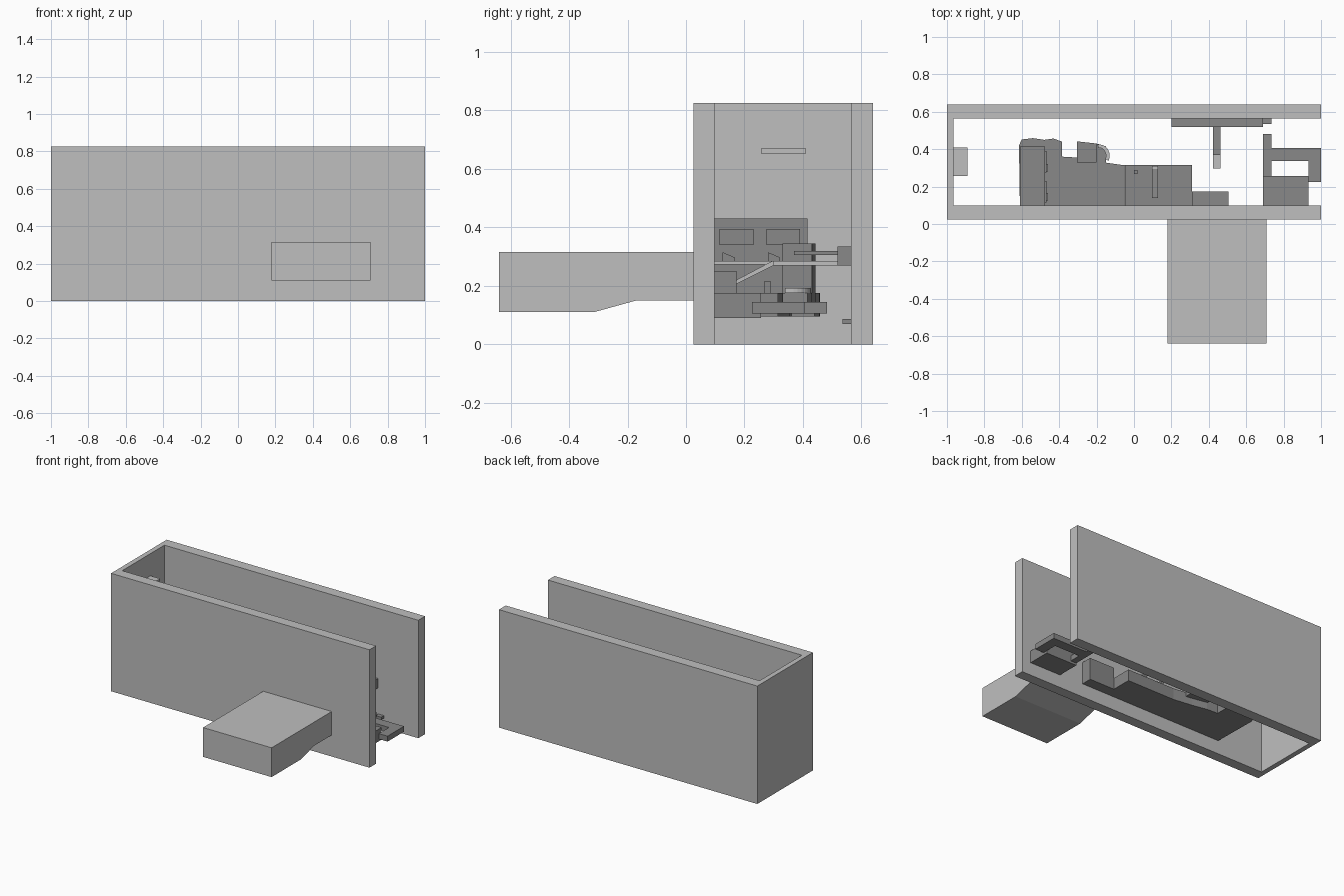
import bpy, bmesh, math


def material(name, v):
    m = bpy.data.materials.new(name)
    m.diffuse_color = (v, v, v, 1)
    return m


LIGHT = material("light grey", 0.52)
DARK = material("dark grey", 0.246)


def prism(name, pts, lo, hi, mat, axis="z"):
    """Extrude a 2D outline along an axis (z: points are x,y; x: points are y,z)."""
    bm = bmesh.new()
    put = (lambda p, h: (p[0], p[1], h)) if axis == "z" else (lambda p, h: (h, p[0], p[1]))
    a = [bm.verts.new(put(p, lo)) for p in pts]
    b = [bm.verts.new(put(p, hi)) for p in pts]
    n = len(pts)
    bm.faces.new(a[::-1])
    bm.faces.new(b)
    for i in range(n):
        j = (i + 1) % n
        bm.faces.new((a[i], a[j], b[j], b[i]))
    bmesh.ops.recalc_face_normals(bm, faces=bm.faces)
    me = bpy.data.meshes.new(name)
    bm.to_mesh(me)
    bm.free()
    me.materials.append(mat)
    ob = bpy.data.objects.new(name, me)
    bpy.context.collection.objects.link(ob)
    return ob


def box(name, x0, x1, y0, y1, z0, z1, mat):
    return prism(name, [(x0, y0), (x1, y0), (x1, y1), (x0, y1)], z0, z1, mat)


# U-shaped casing, open at the top, bottom and right end
prism("casing", [(-1, 0.025), (1, 0.025), (1, 0.098), (-0.965, 0.098),
                 (-0.965, 0.565), (1, 0.565), (1, 0.64), (-1, 0.64)], 0, 0.825, LIGHT)

# Projecting block with a stepped underside
prism("front_block", [(-0.64, 0.315), (-0.64, 0.11), (-0.315, 0.11), (-0.17, 0.15),
                      (0.03, 0.15), (0.03, 0.315)], 0.178, 0.708, LIGHT, "x")

# Small ledge on the left wall
box("left_ledge", -0.97, -0.89, 0.257, 0.41, 0.652, 0.67, LIGHT)

# Main platform with irregular rear edge
prism("platform", [(-0.61, 0.095), (0.31, 0.095), (0.31, 0.315), (-0.06, 0.315),
                   (-0.2, 0.335), (-0.3, 0.355), (-0.385, 0.36), (-0.385, 0.44),
                   (-0.43, 0.457), (-0.48, 0.45), (-0.54, 0.459), (-0.6, 0.452),
                   (-0.615, 0.42)], 0.095, 0.175, DARK)
box("low_cabinet", 0.31, 0.505, 0.095, 0.173, 0.095, 0.25, DARK)

# Tall cabinet with two shallow panels facing right
box("tall_cabinet", -0.61, -0.475, 0.095, 0.415, 0.095, 0.43, DARK)
for i, (a, b) in enumerate([(0.115, 0.23), (0.275, 0.39)]):
    box(f"cabinet_panel_{i}", -0.475, -0.469, a, b, 0.34, 0.395, DARK)
for i, y in enumerate((0.125, 0.28)):
    prism(f"cabinet_bracket_{i}", [(y, 0.28), (y + 0.04, 0.28), (y + 0.04, 0.298), (y, 0.315)],
          -0.475, -0.46, DARK, "x")

# Rear column with a tapered side
prism("column", [(-0.305, 0.33), (-0.2, 0.33), (-0.2, 0.43), (-0.305, 0.442)], 0.175, 0.345, DARK)
prism("column_base", [(-0.305, 0.33), (-0.15, 0.33), (-0.15, 0.415), (-0.2, 0.43),
                      (-0.305, 0.442)], 0.145, 0.175, DARK)

# Curved handle beside the column
arc = [math.radians(100 - 14 * k) for k in range(10)]
cx, cy = -0.185, 0.365
prism("curved_handle", [(cx + 0.055 * math.cos(t), cy + 0.06 * math.sin(t)) for t in arc]
      + [(cx + 0.035 * math.cos(t), cy + 0.042 * math.sin(t)) for t in reversed(arc)],
      0.175, 0.192, LIGHT)

# Thin rail, sloping brace and peg on the platform
box("cross_rail", -0.053, -0.045, 0.095, 0.315, 0.273, 0.285, LIGHT)
prism("sloping_brace", [(0.14, 0.19), (0.14, 0.203), (0.295, 0.285), (0.31, 0.285),
                        (0.31, 0.275)], 0.095, 0.128, LIGHT, "x")
box("peg", 0.0, 0.02, 0.266, 0.29, 0.17, 0.215, DARK)

# Rear wall bracket with its two arms
box("rear_bracket", 0.2, 0.69, 0.518, 0.57, 0.27, 0.335, DARK)
box("bracket_arm", 0.422, 0.463, 0.37, 0.52, 0.305, 0.32, DARK)
box("bracket_tongue", 0.422, 0.463, 0.297, 0.52, 0.27, 0.285, LIGHT)
box("rear_tab", 0.69, 0.735, 0.535, 0.57, 0.07, 0.087, DARK)

# Right end block and its hooked plates
box("end_block", 0.69, 0.932, 0.095, 0.257, 0.09, 0.175, DARK)
prism("hooked_plate", [(0.69, 0.25), (0.735, 0.25), (0.735, 0.338), (0.932, 0.338),
                       (0.932, 0.225), (1, 0.225), (1, 0.407), (0.735, 0.407),
                       (0.735, 0.482), (0.69, 0.482)], 0.106, 0.144, DARK)
